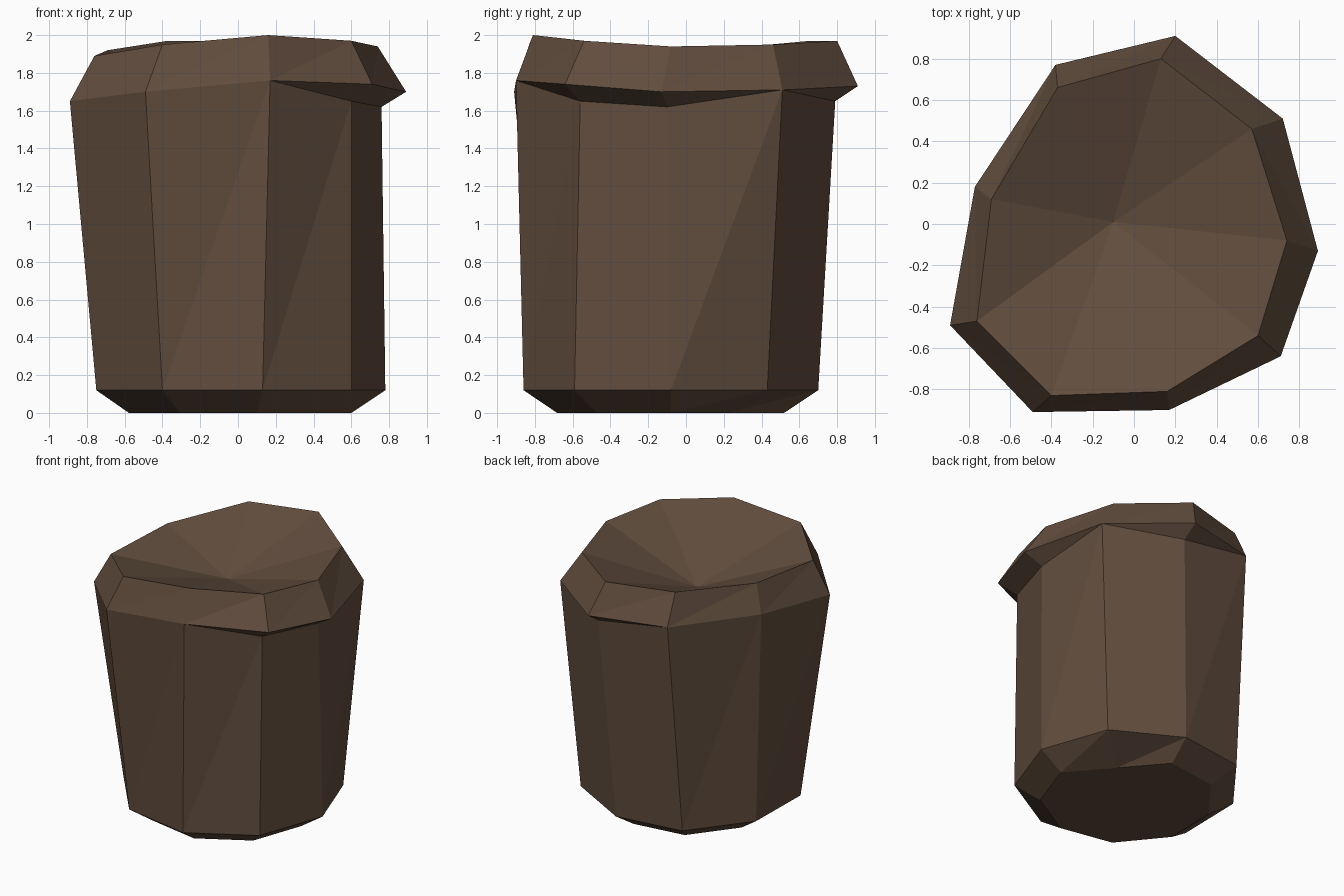
import bpy
import bmesh
from mathutils import Vector

default_cube = bpy.data.objects.get("Cube")
if default_cube:
    bpy.data.objects.remove(default_cube, do_unlink=True)


def make_material(name, colour):
    material = bpy.data.materials.new(name)
    material.use_nodes = True
    material.diffuse_color = colour
    shader = material.node_tree.nodes["Principled BSDF"]
    shader.inputs["Base Color"].default_value = colour
    shader.inputs["Roughness"].default_value = 0.9
    return material


def add_ring(bm, points):
    """Create one loop of vertices, counter-clockwise from the front."""
    return [bm.verts.new(point) for point in points]


def join_rings(bm, lower, upper):
    """Skin two rings with triangles, skipping sides where they touch."""
    count = len(lower)
    for i in range(count):
        j = (i + 1) % count
        for corners in ((lower[i], lower[j], upper[j]),
                        (lower[i], upper[j], upper[i])):
            if len(set(corners)) == len(corners):
                bm.faces.new(corners)


# Irregular nine-sided cross-sections of the stump
foot_outline = [(-.4, -.76), (.13, -.86), (.6, -.59), (.78, -.08), (.6, .43),
                (.11, .7), (-.41, .63), (-.74, .2), (-.75, -.33)]
lip_outline = [(-.49, -.91, 1.7), (.17, -.9, 1.76), (.71, -.64, 1.74),
               (.89, -.13, 1.7), (.72, .51, 1.71), (.2, .91, 1.73),
               (-.38, .77, 1.74), (-.77, .18, 1.72), (-.89, -.49, 1.65)]
rim_outline = [(-.4, -.83, 1.95), (.16, -.81, 2), (.6, -.54, 1.97),
               (.74, -.08, 1.94), (.57, .46, 1.95), (.13, .8, 1.97),
               (-.37, .66, 1.97), (-.69, .12, 1.92), (-.76, -.47, 1.89)]
# Corners where the trunk is set back beneath the overhanging lip
recessed_corners = {2: (.6, -.56, 1.65), 3: (.76, -.1, 1.62), 5: (.2, .79, 1.65)}

bm = bmesh.new()

# Underside, with one corner flattened onto its neighbours' edge
base_points = [Vector((x * .77, y * .77 - .02, 0)) for x, y in foot_outline]
base_points[4] = (base_points[3] + base_points[5]) / 2
base = add_ring(bm, base_points)
bm.faces.new(reversed(base))

# Trunk and bevelled foot
foot = add_ring(bm, [(x, y, .12) for x, y in foot_outline])
lip = add_ring(bm, lip_outline)
trunk_top = [bm.verts.new(recessed_corners[i]) if i in recessed_corners
             else vertex for i, vertex in enumerate(lip)]
join_rings(bm, base, foot)
join_rings(bm, foot, trunk_top)

# Overhanging lip and sloping rim
rim = add_ring(bm, rim_outline)
join_rings(bm, trunk_top, lip)
join_rings(bm, lip, rim)

# Sunken top, fanned around its low middle
middle = bm.verts.new((-.1, .01, 1.69))
for i, vertex in enumerate(rim):
    bm.faces.new((vertex, rim[(i + 1) % len(rim)], middle))

bmesh.ops.recalc_face_normals(bm, faces=bm.faces[:])
mesh = bpy.data.meshes.new("tree_stump")
bm.to_mesh(mesh)
bm.free()

stump = bpy.data.objects.new("tree_stump", mesh)
bpy.context.collection.objects.link(stump)
mesh.materials.append(make_material("dark_brown_wood", (.12, .074, .047, 1)))
